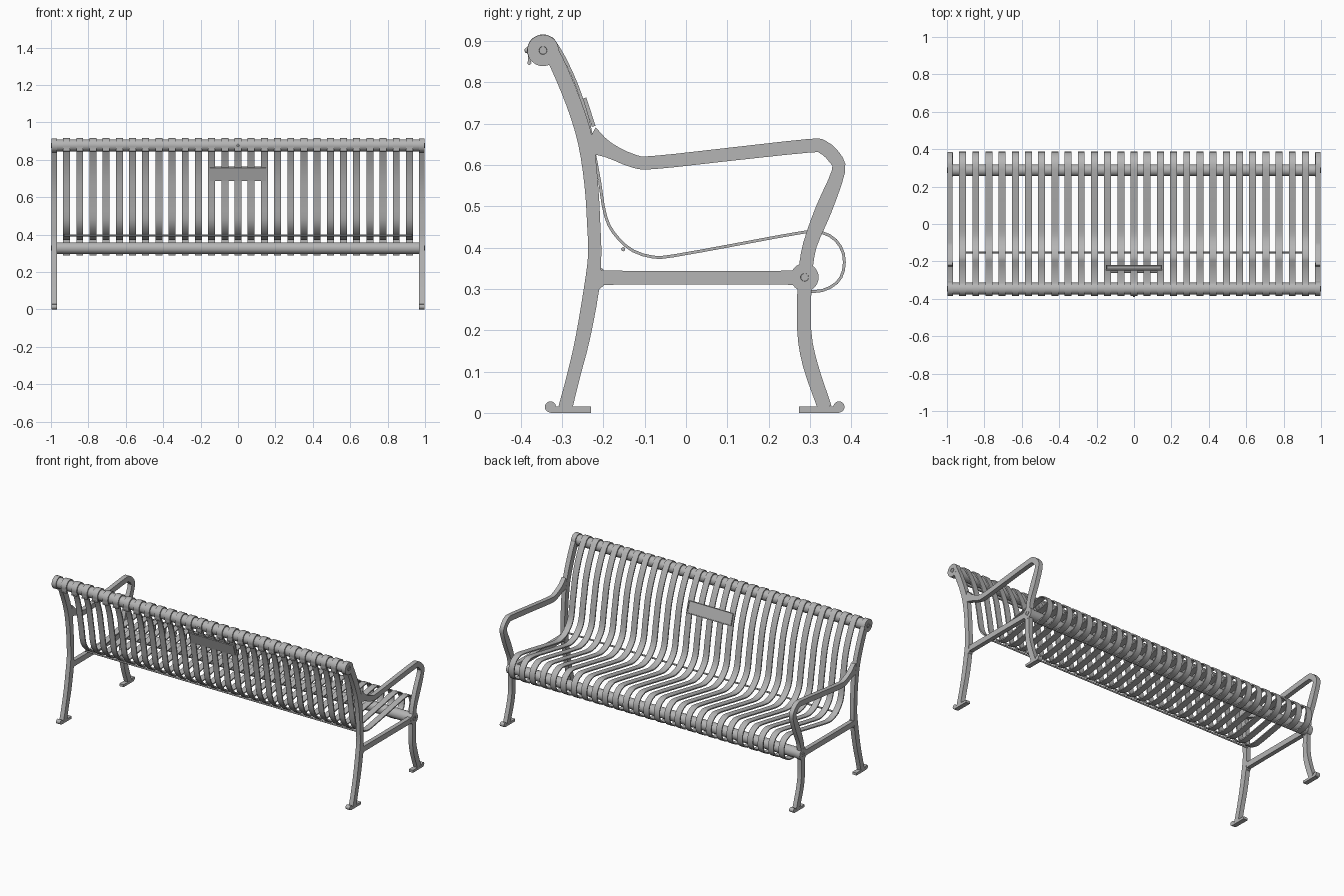
import bpy, bmesh, math
from mathutils import Vector, Matrix

cube = bpy.data.objects.get("Cube")
if cube:
    bpy.data.objects.remove(cube, do_unlink=True)

# One painted-metal colour
GREY = (0.46, 0.46, 0.46, 1)
metal = bpy.data.materials.new("grey metal")
metal.use_nodes = True
metal.diffuse_color = GREY
metal.node_tree.nodes["Principled BSDF"].inputs["Base Color"].default_value = GREY


def finish(name, bm):
    """Turn a bmesh into a smooth-shaded object with sharp edges kept."""
    bmesh.ops.recalc_face_normals(bm, faces=bm.faces)
    mesh = bpy.data.meshes.new(name)
    bm.to_mesh(mesh)
    bm.free()
    mesh.materials.append(metal)
    obj = bpy.data.objects.new(name, mesh)
    bpy.context.collection.objects.link(obj)
    bpy.ops.object.select_all(action='DESELECT')
    obj.select_set(True)
    bpy.context.view_layer.objects.active = obj
    bpy.ops.object.shade_smooth_by_angle(angle=math.radians(35))
    return obj


def smooth_path(pts, steps):
    """Catmull-Rom curve through (y, z, width) points."""
    p = [Vector(q) for q in pts]
    p = [2 * p[0] - p[1]] + p + [2 * p[-1] - p[-2]]
    out = []
    for a, b, c, d in zip(p, p[1:], p[2:], p[3:]):
        for i in range(steps):
            t = i / steps
            out.append(0.5 * (2 * b + (c - a) * t + (2 * a - 5 * b + 4 * c - d) * t ** 2
                              + (3 * b - a - 3 * c + d) * t ** 3))
    return out + [p[-2]]


def ribbon(name, pts, x0, x1, steps=3):
    """Bar of varying width following a side profile, from x0 to x1."""
    path = smooth_path(pts, steps)
    bm = bmesh.new()
    rings = []
    for i, q in enumerate(path):
        t = path[min(i + 1, len(path) - 1)] - path[max(i - 1, 0)]
        n = Vector((-t.y, t.x)).normalized() * q.z / 2
        rings.append([bm.verts.new((x, q.x + s * n.x, q.y + s * n.y))
                      for x, s in ((x0, -1), (x1, -1), (x1, 1), (x0, 1))])
    for a, b in zip(rings, rings[1:]):
        for k in range(4):
            bm.faces.new((a[k], a[k - 1], b[k - 1], b[k]))
    bm.faces.new(rings[0])
    bm.faces.new(rings[-1])
    return finish(name, bm)


def rod(name, y, z, r, x0, x1, sides=32, recess=0):
    """Cylinder along x, optionally with a dished outer end."""
    bm = bmesh.new()
    place = Matrix.Translation(((x0 + x1) / 2, y, z)) @ Matrix.Rotation(math.pi / 2, 4, 'Y')
    bmesh.ops.create_cone(bm, cap_ends=True, segments=sides, radius1=r, radius2=r,
                          depth=abs(x1 - x0), matrix=place)
    if recess:
        caps = [f for f in bm.faces if len(f.verts) == sides]
        cap = max(caps, key=lambda f: abs(f.calc_center_median().x))
        bmesh.ops.inset_individual(bm, faces=[cap], thickness=r * 0.3)
        bmesh.ops.inset_individual(bm, faces=[cap], thickness=r * 0.05, depth=-recess)
    return finish(name, bm)


TOP = (-0.346, 0.877)
FRONT = (0.287, 0.328)

# Side profiles of the end frame: (y, z, width)
post = [(-0.335, 0.885, .035), (-0.314, 0.85, .037), (-0.272, 0.75, .037),
        (-0.243, 0.655, .037), (-0.229, 0.55, .033), (-0.223, 0.45, .032),
        (-0.221, 0.38, .032), (-0.229, 0.298, .037), (-0.25, 0.18, .035),
        (-0.272, 0.09, .032), (-0.292, 0.012, .034)]
arm = [(-0.235, 0.66, .07), (-0.19, 0.637, .038), (-0.126, 0.609, .032),
       (-0.075, 0.606, .032), (0.1, 0.625, .032), (0.295, 0.646, .033),
       (0.331, 0.643, .033), (0.359, 0.618, .033), (0.369, 0.585, .032),
       (0.333, 0.492, .04), (0.3, 0.407, .034), (0.288, 0.34, .034)]
front_leg = [(0.287, 0.33, .034), (0.286, 0.2, .034), (0.301, 0.115, .036),
             (0.336, 0.012, .034)]
crossbar = [(-0.222, 0.327, .08), (-0.2, 0.327, .04), (-0.18, 0.327, .034),
            (0.25, 0.327, .034), (0.28, 0.327, .05)]

# End frames
for side, s in (("left", 1), ("right", -1)):
    inner, outer = s * 0.969, s * 0.997
    ribbon(side + "_rear_post", post, inner, outer)
    ribbon(side + "_armrest", arm, inner + s * .0003, outer - s * .0003)
    ribbon(side + "_front_leg", front_leg, inner + s * .0006, outer - s * .0006)
    ribbon(side + "_crossbar", crossbar, inner + s * .0009, outer - s * .0009)
    for part, (y, z), r in (("top", TOP, .038), ("front", FRONT, .034)):
        rod(f"{side}_{part}_boss", y, z, r, inner - s * .0003, outer + s * .0003)
        rod(f"{side}_{part}_bolt", y, z, .014, s * 0.98, s, 20, .003)
    for part, toe, heel in (("rear", -0.328, -0.23), ("front", 0.37, 0.273)):
        ribbon(f"{side}_{part}_foot", [(toe, .0075, .015), (heel, .0075, .015)],
               inner, outer, 1)
        rod(f"{side}_{part}_toe", toe, .0145, .0135, inner, outer, 20)

# Long tubes and the thin tie rod under the slats
rod("top_tube", *TOP, .032, -0.97, 0.97)
rod("front_tube", *FRONT, .031, -0.97, 0.97)
rod("tie_rod", -0.152, 0.396, .005, -0.93, 0.93, 12)

# Slats: hook over the top tube, run down the back, along the seat, round the front
hook = [(TOP[0] + .035 * math.cos(math.radians(a)), TOP[1] + .035 * math.sin(math.radians(a)))
        for a in range(200, 20, -20)]
run = [(-0.294, 0.858), (-0.263, 0.79), (-0.237, 0.71), (-0.222, 0.63), (-0.209, 0.56),
       (-0.2, 0.5), (-0.187, 0.455), (-0.162, 0.42), (-0.128, 0.392), (-0.08, 0.377),
       (-0.03, 0.38), (0.13, 0.409), (0.29, 0.438), (0.33, 0.436), (0.362, 0.418),
       (0.381, 0.385), (0.381, 0.345), (0.365, 0.315), (0.33, 0.296), (0.288, 0.293)]
PITCH, COUNT, HALF = 0.0705, 27, 0.0185
start = -PITCH * (COUNT - 1) / 2
slats = ribbon("slats", [(y, z, .007) for y, z in [(-0.378, 0.848)] + hook + run],
               start - HALF, start + HALF, 2)
array = slats.modifiers.new("repeat", 'ARRAY')
array.count = COUNT
array.use_relative_offset = False
array.use_constant_offset = True
array.constant_offset_displace = (PITCH, 0, 0)

# Bead along the hooked slat ends
for i in range(COUNT):
    x = start + i * PITCH
    rod(f"slat_end_bead_{i + 1}", -0.379, 0.847, .005, x - HALF, x + HALF, 10)


def plate(name, offset, thick, framed):
    """Blank plaque lying along the slope of the backrest."""
    bm = bmesh.new()
    place = (Matrix.Translation((0, -0.242, 0.725)) @ Matrix.Rotation(math.radians(18), 4, 'X')
             @ Matrix.Translation((0, offset, 0)))
    bmesh.ops.create_cube(bm, size=1, matrix=Matrix.Diagonal((0.3, thick, 0.072, 1)))
    if framed:
        face = max(bm.faces, key=lambda f: f.calc_center_median().y)
        bmesh.ops.inset_individual(bm, faces=[face], thickness=.006)
        bmesh.ops.inset_individual(bm, faces=[face], thickness=.0005, depth=-.003)
    bm.transform(place)
    return finish(name, bm)


# Plaque on the sitting side with its backing plate
plate("plaque", .008, .009, True)
plate("plaque_backing", -.006, .005, False)

# Small screw at the middle of the top tube
bm = bmesh.new()
bmesh.ops.create_uvsphere(bm, u_segments=12, v_segments=8, radius=.007,
                          matrix=Matrix.Translation((0, TOP[1 - 1] - .038, TOP[1])))
finish("tube_screw", bm)
